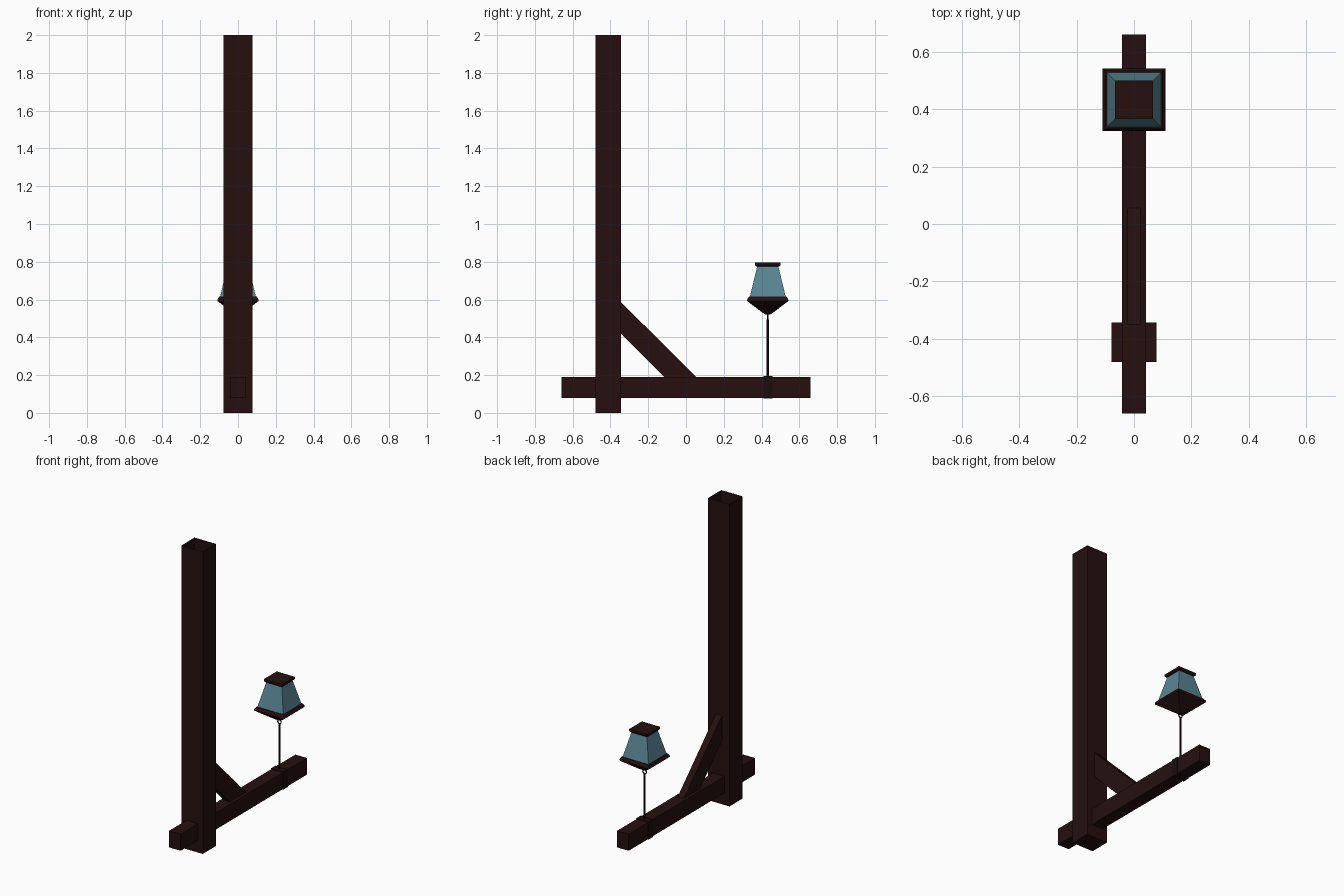
import bpy, bmesh, math
from mathutils import Matrix

if "Cube" in bpy.data.objects:
    bpy.data.objects.remove(bpy.data.objects["Cube"], do_unlink=True)


def material(name, rgb):
    m = bpy.data.materials.new(name)
    m.use_nodes = True
    m.diffuse_color = (*rgb, 1)
    m.node_tree.nodes["Principled BSDF"].inputs["Base Color"].default_value = (*rgb, 1)
    return m


wood = material("dark wood", (0.018, 0.005, 0.0045))
iron = material("dark iron", (0.011, 0.004, 0.004))
glass = material("blue glass", (0.10, 0.24, 0.30))

LAMP_Y = 0.433


def finish(name, bm, mat):
    bmesh.ops.recalc_face_normals(bm, faces=bm.faces)
    mesh = bpy.data.meshes.new(name)
    bm.to_mesh(mesh)
    bm.free()
    mesh.materials.append(mat)
    ob = bpy.data.objects.new(name, mesh)
    bpy.context.collection.objects.link(ob)
    return ob


def prism(name, half_x, outline, mat, open_top=False):
    """Extrude a (y, z) outline across x."""
    bm = bmesh.new()
    face = bm.faces.new([bm.verts.new((-half_x, y, z)) for y, z in outline])
    new = bmesh.ops.extrude_face_region(bm, geom=[face])["geom"]
    bmesh.ops.translate(bm, vec=(2 * half_x, 0, 0),
                        verts=[v for v in new if isinstance(v, bmesh.types.BMVert)])
    bmesh.ops.recalc_face_normals(bm, faces=bm.faces)
    if open_top:
        top = [f for f in bm.faces if f.normal.z > 0.9]
        bmesh.ops.delete(bm, geom=top, context="FACES_ONLY")
    return finish(name, bm, mat)


def box(name, half_x, y0, y1, z0, z1, mat, **kw):
    return prism(name, half_x, [(y0, z0), (y1, z0), (y1, z1), (y0, z1)], mat, **kw)


def square_stack(name, rings, mat):
    """Square sections given as (half width, z), centred on the lamp axis."""
    bm = bmesh.new()
    loops = [[bm.verts.new((sx * h, LAMP_Y + sy * h, z))
              for sx, sy in ((-1, -1), (1, -1), (1, 1), (-1, 1))] for h, z in rings]
    for a, b in zip(loops, loops[1:]):
        for i in range(4):
            j = (i + 1) % 4
            bm.faces.new((a[i], a[j], b[j], b[i]))
    bm.faces.new(loops[0])
    bm.faces.new(loops[-1])
    return finish(name, bm, mat)


# Timber frame: hollow post, cross beam and diagonal brace
box("post", 0.078, -0.48, -0.343, 0, 2, wood, open_top=True)
box("beam", 0.042, -0.66, 0.66, 0.08, 0.19, wood)
prism("brace", 0.022, [(-0.35, 0.425), (-0.11, 0.185), (0.06, 0.185), (-0.35, 0.592)], wood)

# Lantern
square_stack("lantern_hood", [(0.012, 0.52), (0.03, 0.532), (0.109, 0.592),
                              (0.109, 0.6), (0.1, 0.615)], wood)
square_stack("lantern_glass", [(0.095, 0.614), (0.056, 0.776)], glass)
square_stack("lantern_cap", [(0.06, 0.774), (0.067, 0.782), (0.067, 0.795)], wood)

# Strap round the beam, rod and ring
box("strap", 0.045, LAMP_Y - 0.024, LAMP_Y + 0.024, 0.077, 0.194, iron)

bm = bmesh.new()
bmesh.ops.create_cone(bm, cap_ends=True, segments=8, radius1=0.006, radius2=0.006,
                      depth=0.31, matrix=Matrix.Translation((0, LAMP_Y, 0.34)))
finish("rod", bm, iron)

bpy.ops.mesh.primitive_torus_add(major_segments=12, minor_segments=6,
                                 major_radius=0.013, minor_radius=0.004,
                                 location=(0, LAMP_Y, 0.506),
                                 rotation=(math.pi / 2, 0, 0))
ring = bpy.context.object
ring.name = "ring"
ring.data.materials.append(iron)
